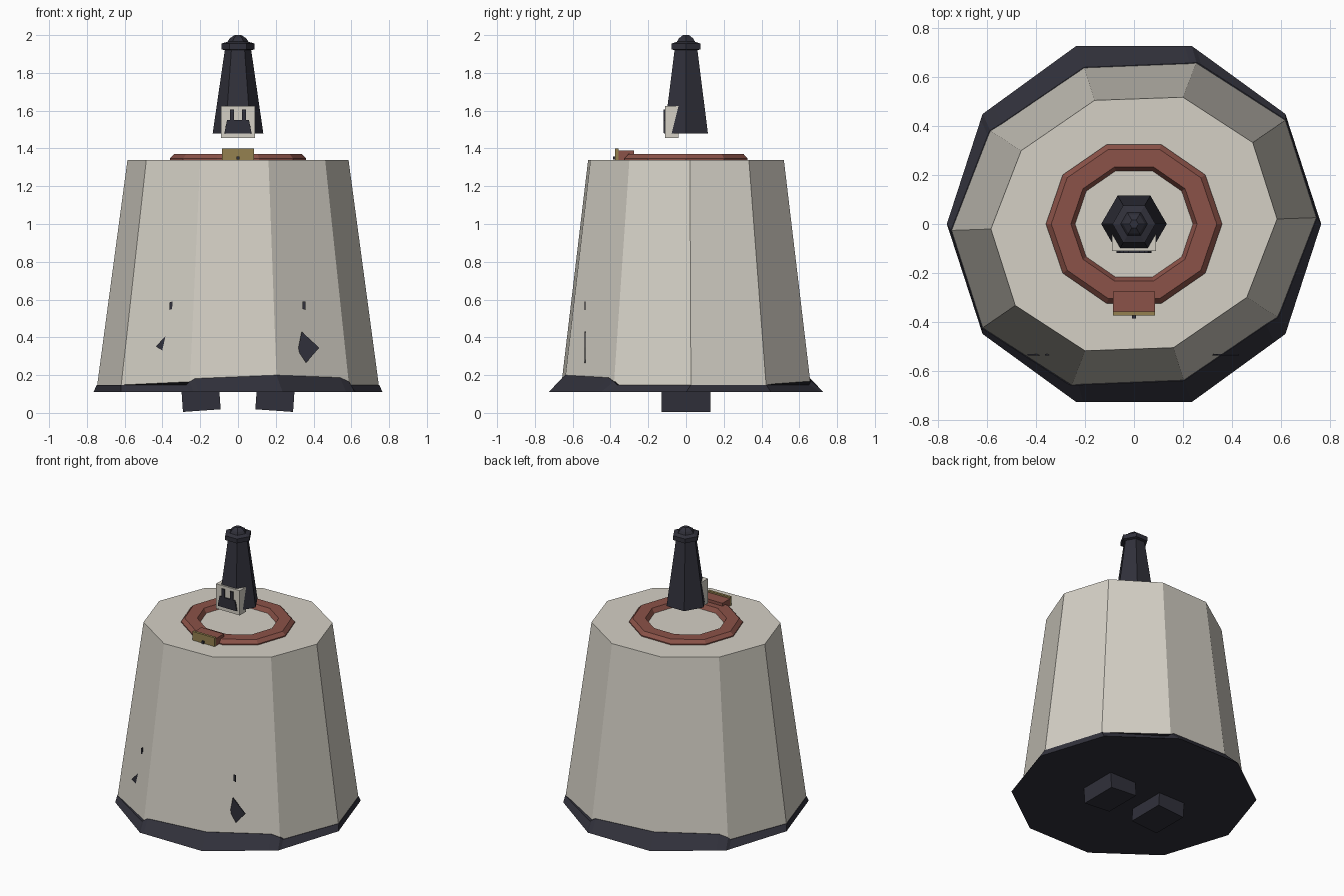
import bpy, bmesh
from math import sin, cos, pi, floor, radians

cube = bpy.data.objects.get("Cube")
if cube:
    bpy.data.objects.remove(cube)


def material(name, rgb):
    m = bpy.data.materials.new(name)
    m.use_nodes = True
    m.diffuse_color = (*rgb, 1)
    m.node_tree.nodes["Principled BSDF"].inputs["Base Color"].default_value = (*rgb, 1)
    return m


WHITE = material("warm white", (0.66, 0.63, 0.56))
DARK = material("dark slate", (0.03, 0.03, 0.043))
RED = material("terracotta", (0.26, 0.085, 0.065))
GOLD = material("dull gold", (0.30, 0.22, 0.08))


def finish(name, bm, mat):
    bmesh.ops.recalc_face_normals(bm, faces=bm.faces)
    mesh = bpy.data.meshes.new(name)
    bm.to_mesh(mesh)
    bm.free()
    mesh.materials.append(mat)
    ob = bpy.data.objects.new(name, mesh)
    bpy.context.collection.objects.link(ob)
    return ob


def loft(name, rings, mat, loop=False):
    """Bridge successive rings of points; cap both ends, or join last to first."""
    bm = bmesh.new()
    vs = [[bm.verts.new(p) for p in ring] for ring in rings]
    n = len(vs[0])
    pairs = list(zip(vs, vs[1:])) + ([(vs[-1], vs[0])] if loop else [])
    for a, b in pairs:
        for i in range(n):
            j = (i + 1) % n
            bm.faces.new((a[i], a[j], b[j], b[i]))
    if not loop:
        bm.faces.new(vs[0])
        bm.faces.new(vs[-1])
    return finish(name, bm, mat)


def polygon(n, r, z, sy=1.0):
    return [(r * cos(2 * pi * i / n), sy * r * sin(2 * pi * i / n), z) for i in range(n)]


def box(name, lo, hi, mat):
    rect = [(lo[0], lo[1]), (hi[0], lo[1]), (hi[0], hi[1]), (lo[0], hi[1])]
    return loft(name, [[(x, y, z) for x, y in rect] for z in (lo[2], hi[2])], mat)


def plate(name, outline, y, depth, mat):
    return loft(name, [[(x, yy, z) for x, z in outline] for yy in (y, y + depth)], mat)


# Body: slightly sheared, tapered decagon
def sheared(x, y):
    y *= 0.92
    return x + 0.038 * y, y + 0.035 * x


def body_radius(z):
    return 0.745 + (0.585 - 0.745) * (z - 0.15) / 1.19


def body_ring(z):
    return [(*sheared(x, y), z) for x, y, _ in polygon(10, body_radius(z), z)]


loft("body", [body_ring(0.13), body_ring(1.34)], WHITE)


# Skirt: flared band whose top edge steps up at front and back
def on_decagon(t, r):
    i, f = floor(t), t - floor(t)
    a, b = pi * i / 5, pi * (i + 1) / 5
    return (r * ((1 - f) * cos(a) + f * cos(b)), r * ((1 - f) * sin(a) + f * sin(b)))


half = [(0, .148), (1, .148), (1.95, .148), (2, .165), (2.06, .182),
        (3, .2), (3.88, .187), (4, .165), (4.05, .148)]
steps = half + [(t + 5, z) for t, z in half]
lower = [(*on_decagon(t, 0.765), 0.11) for t, z in steps]
upper = [(*sheared(*on_decagon(t, body_radius(z) * 1.004)), z) for t, z in steps]
loft("skirt", [lower, upper], DARK)

# Feet, tilted towards each other
for side, label in ((-1, "right"), (1, "left")):
    foot = box(label + "_foot", (-0.1, -0.13, -0.048), (0.1, 0.13, 0.06), DARK)
    foot.location = (side * 0.195, 0, 0.06)
    foot.rotation_euler.y = radians(4) * side

# Collar ring on the top, with bevelled rims
loft("collar", [polygon(10, r, z, 0.95) for r, z in
                ((.36, 1.335), (.36, 1.347), (.338, 1.37), (.258, 1.37), (.238, 1.335))],
     RED, loop=True)
box("clasp", (-0.085, -0.358, 1.335), (0.085, -0.275, 1.39), RED)
box("clasp_plate", (-0.085, -0.375, 1.34), (0.085, -0.358, 1.4), GOLD)
box("clasp_stud", (-0.008, -0.386, 1.342), (0.008, -0.375, 1.358), DARK)

# Floating hexagonal tower with rim and cap
loft("tower", [polygon(6, r, z) for r, z in
               ((.134, 1.48), (.07, 1.92), (.088, 1.925), (.088, 1.955),
                (.055, 1.965), (.045, 1.982), (.018, 2.0))], DARK)

# Sign on the tower front with dark relief plates
box("sign", (-0.09, -0.11, 1.455), (0.09, -0.04, 1.625), WHITE)
plate("sign_base", [(-.072, 1.482), (.072, 1.482), (.058, 1.55), (-.058, 1.55)],
      -0.118, 0.009, DARK)
for side, label in ((-1, "right"), (1, "left")):
    x = side * 0.032
    plate(label + "_sign_post", [(x - .011, 1.55), (x + .011, 1.55),
                                 (x + .011, 1.605), (x - .011, 1.605)],
          -0.118, 0.009, DARK)

# Dark chips on the lower body
chips = {
    "right_chip": [(-.435, .352), (-.38, .41), (-.388, .322)],
    "left_chip": [(.337, .43), (.43, .345), (.36, .265), (.317, .33)],
    "right_small_chip": [(-.363, .545), (-.348, .55), (-.348, .59), (-.363, .585)],
    "left_small_chip": [(.342, .55), (.357, .545), (.357, .59), (.342, .59)],
}
for name, outline in chips.items():
    plate(name, outline, -0.538, 0.006, DARK)
